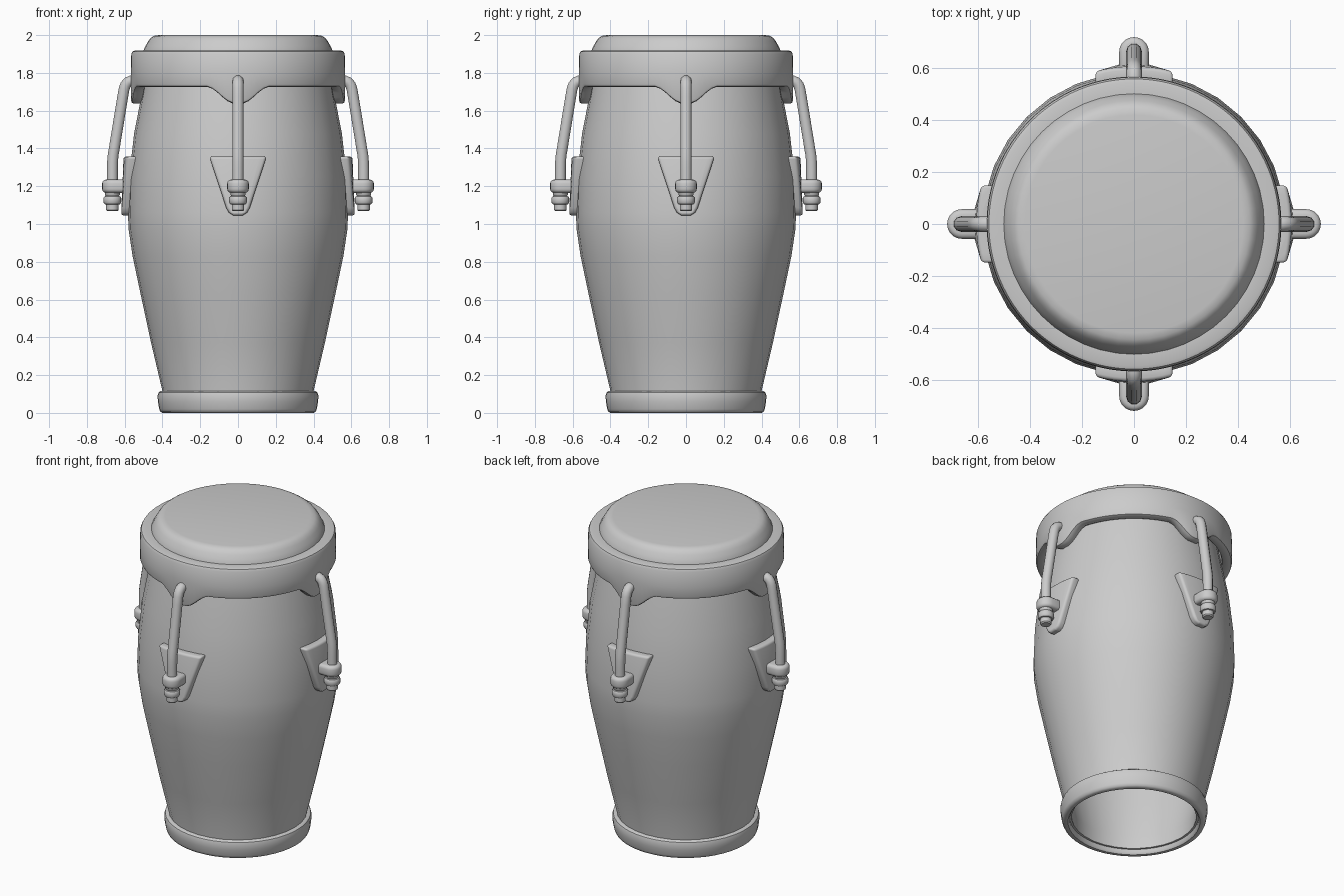
import bpy, bmesh
from math import sin, cos, pi, asin

if "Cube" in bpy.data.objects:
    bpy.data.objects.remove(bpy.data.objects["Cube"])


def loft(name, rings, wrap=False, bevel=0.0, smooth=0.7):
    """Skin closed rings of points; wrap joins last to first, otherwise cap the ends."""
    bm = bmesh.new()
    vs = [[bm.verts.new(p) for p in ring] for ring in rings]
    n, m = len(vs), len(vs[0])
    for i in range(n if wrap else n - 1):
        a, b = vs[i], vs[(i + 1) % n]
        for j in range(m):
            k = (j + 1) % m
            bm.faces.new((a[j], a[k], b[k], b[j]))
    if not wrap:
        bm.faces.new(vs[0])
        bm.faces.new(vs[-1])
    bmesh.ops.remove_doubles(bm, verts=bm.verts, dist=1e-5)
    bmesh.ops.recalc_face_normals(bm, faces=bm.faces)
    if bevel:
        edges = [e for e in bm.edges if e.calc_face_angle(0) > 0.8]
        bmesh.ops.bevel(bm, geom=edges, offset=bevel, segments=3, profile=0.5, affect='EDGES')
    me = bpy.data.meshes.new(name)
    bm.to_mesh(me)
    bm.free()
    ob = bpy.data.objects.new(name, me)
    bpy.context.collection.objects.link(ob)
    bpy.ops.object.select_all(action='DESELECT')
    ob.select_set(True)
    bpy.context.view_layer.objects.active = ob
    bpy.ops.object.shade_smooth_by_angle(angle=smooth)
    return ob


def lathe(name, profile, seg=32, cx=0.0):
    """Revolve a closed (r, z) profile about a vertical axis at x = cx."""
    rings = []
    for i in range(seg):
        t = 2 * pi * i / seg
        rings.append([(cx + r * cos(t), r * sin(t), z) for r, z in profile])
    return loft(name, rings, wrap=True)


def four(ob):
    """Repeat a part at the other three quarter turns."""
    for k in range(1, 4):
        c = ob.copy()
        c.name = f"{ob.name}_{k + 1}"
        c.rotation_euler.z = k * pi / 2
        bpy.context.collection.objects.link(c)


# hollow barrel shell
outer = [(.395, .03), (.40, .115), (.46, .37), (.518, .64), (.558, .83), (.579, .97),
         (.583, 1.06), (.576, 1.25), (.55, 1.48), (.503, 1.72), (.487, 1.8), (.475, 1.9)]
lathe("barrel_shell", outer + [(r - .035, z) for r, z in reversed(outer)])

# rounded foot ring
lathe("foot_ring", [(.372, .012), (.382, 0), (.40, 0), (.411, .006), (.417, .02), (.424, .06),
                    (.426, .09), (.421, .108), (.41, .115), (.385, .115), (.372, .10)], 48)

# drum skin
lathe("drum_skin", [(0, 2), (.42, 2), (.445, 1.996), (.462, 1.985), (.475, 1.968), (.488, 1.945),
                    (.505, 1.91), (.505, 1.86), (.47, 1.88), (.43, 1.97), (0, 1.975)], 48)


# tension rim whose lower edge dips at each of the four rods
def rim_bottom(t):
    d = (t + pi / 4) % (pi / 2) - pi / 4
    s = min(max((abs(.565 * d) - .02) / .15, 0), 1)
    return 1.637 + .088 * s * s * (3 - 2 * s)


rings = []
for i in range(128):
    t = 2 * pi * i / 128
    b = rim_bottom(t)
    prof = [(.50, 1.918), (.545, 1.918), (.558, 1.914), (.565, 1.90), (.567, 1.80), (.567, b + .018),
            (.562, b + .005), (.55, b), (.522, b), (.51, b + .005), (.506, b + .018), (.50, 1.80)]
    rings.append([(r * cos(t), r * sin(t), z) for r, z in prof])
loft("tension_rim", rings, wrap=True)

# curved side plates, wide at the top
rings = []
for z, w in [(1.357, .152), (1.085, .062), (1.06, .048), (1.045, .025)]:
    row = [w * (i / 4 - 1) for i in range(9)]
    R = .618 - .012 * (z - 1.045) / .31
    ring = [(R * cos(asin(y / R)), y, z) for y in row]
    ring += [(.55 * cos(asin(y / .55)), y, z) for y in reversed(row)]
    rings.append(ring)
four(loft("side_plate", rings, bevel=.014))

# rod brackets: round-ended blocks standing out from the plates
end = [(.662 + .057 * cos(a), .057 * sin(a)) for a in [-pi / 2 + pi * i / 12 for i in range(13)]]
outline = [(.585, -.057)] + end + [(.585, .057)]
four(loft("rod_bracket", [[(x, y, z) for x, y in outline] for z in (1.165, 1.235)], bevel=.02))

# nut and washer stack under each bracket
four(lathe("tuning_nut", [(0, 1.19), (.04, 1.19), (.04, 1.155), (.035, 1.148), (.042, 1.146),
                          (.047, 1.138), (.047, 1.114), (.041, 1.105), (.033, 1.103), (.033, 1.075),
                          (.027, 1.068), (0, 1.068)], 20, .665))

# hooked tension rods
cu = bpy.data.curves.new("tension_rod", 'CURVE')
cu.dimensions = '3D'
cu.bevel_depth = .03
cu.bevel_resolution = 3
cu.use_fill_caps = True
path = [(.535, 1.757), (.568, 1.757), (.584, 1.75), (.596, 1.735), (.603, 1.715), (.611, 1.67),
        (.655, 1.40), (.661, 1.365), (.664, 1.33), (.665, 1.29), (.665, 1.09)]
sp = cu.splines.new('POLY')
sp.points.add(len(path) - 1)
for p, (x, z) in zip(sp.points, path):
    p.co = (x, 0, z, 1)
sp.use_smooth = True
rod = bpy.data.objects.new("tension_rod", cu)
bpy.context.collection.objects.link(rod)
four(rod)
